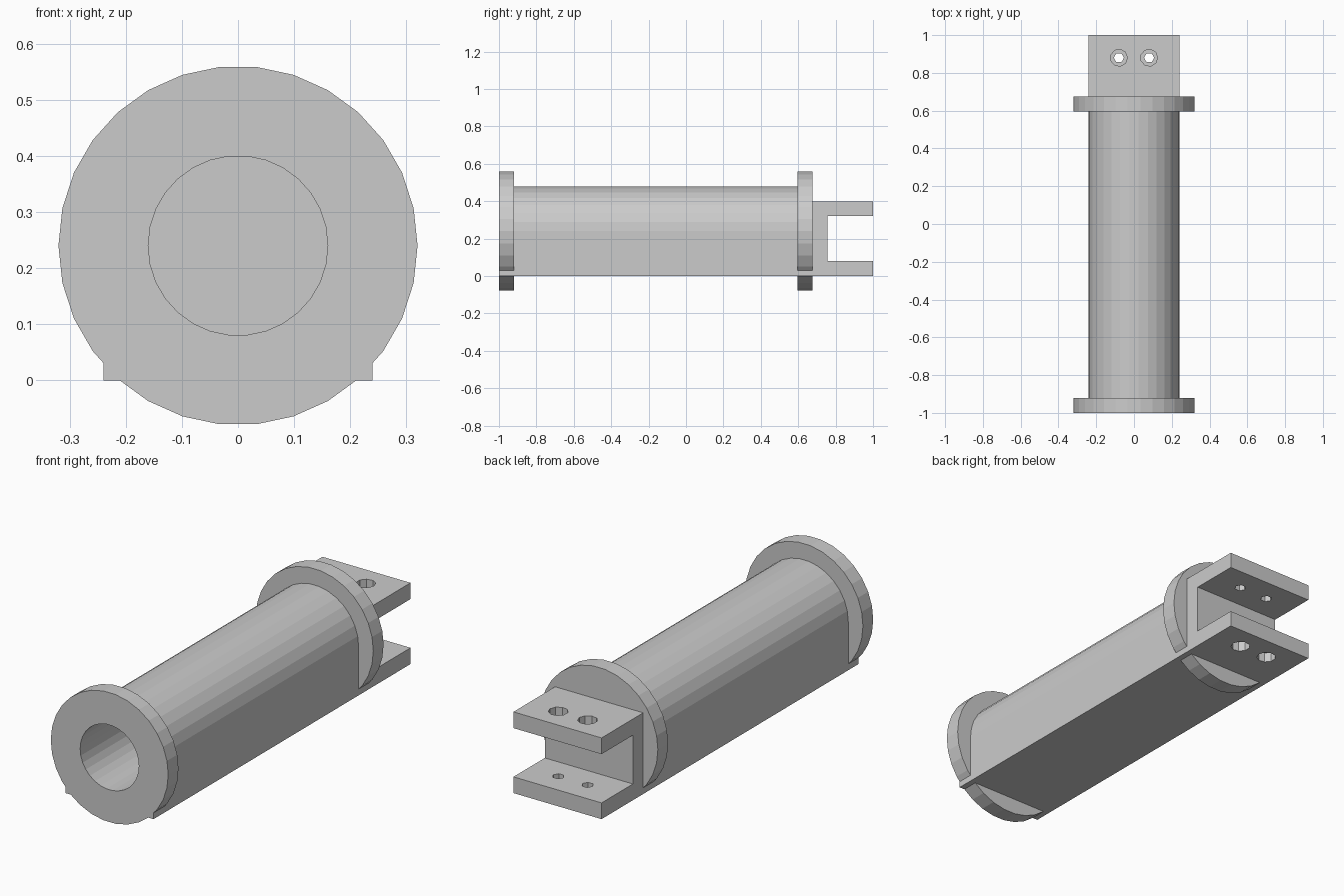
import bpy, bmesh
from math import sin, cos, tau, pi

old = bpy.data.objects.get("Cube")
if old:
    bpy.data.objects.remove(old, do_unlink=True)

gray = bpy.data.materials.new("plain gray")
gray.use_nodes = True
color = (0.6, 0.6, 0.6, 1)
gray.diffuse_color = color
gray.node_tree.nodes["Principled BSDF"].inputs["Base Color"].default_value = color

AXIS_Z = 0.24   # height of the tube axis
HALF = 0.24     # half width of the body
WALL = 0.08     # plate thickness
BACK = 0.676    # back end of the tube


def circle(radius, sides, cx=0, cy=0, turn=tau):
    count = sides if turn == tau else sides // 2 + 1
    return [(cx + radius * cos(tau * i / sides), cy + radius * sin(tau * i / sides))
            for i in range(count)]


def prism(name, outline, start, end, axis="Y"):
    """Extrude a flat outline along Y (outline in x, z) or Z (outline in x, y) or X (y, z)."""
    place = {"X": lambda a, b, t: (t, a, b),
             "Y": lambda a, b, t: (a, t, b),
             "Z": lambda a, b, t: (a, b, t)}[axis]
    bm = bmesh.new()
    rings = [[bm.verts.new(place(a, b, t)) for a, b in outline] for t in (start, end)]
    for ring in rings:
        bm.faces.new(ring)
    n = len(outline)
    for i in range(n):
        j = (i + 1) % n
        bm.faces.new((rings[0][i], rings[0][j], rings[1][j], rings[1][i]))
    bmesh.ops.recalc_face_normals(bm, faces=bm.faces[:])
    mesh = bpy.data.meshes.new(name)
    bm.to_mesh(mesh)
    bm.free()
    mesh.materials.append(gray)
    obj = bpy.data.objects.new(name, mesh)
    bpy.context.collection.objects.link(obj)
    return obj


def combine(target, tool, operation):
    """Apply a boolean and discard the tool."""
    bpy.context.view_layer.objects.active = target
    mod = target.modifiers.new("combine", "BOOLEAN")
    mod.operation = operation
    mod.solver = "EXACT"
    mod.object = tool
    bpy.ops.object.modifier_apply(modifier=mod.name)
    bpy.data.objects.remove(tool, do_unlink=True)


# Arched body with a flat base
arch = circle(HALF, 30, cy=AXIS_Z, turn=pi) + [(-HALF, 0), (HALF, 0)]
body = prism("tube_body", arch, -1, BACK)

# Round flanges at both ends
for start in (-1, BACK - WALL):
    combine(body, prism("flange", circle(0.32, 30, cy=AXIS_Z), start, start + WALL), "UNION")

# Blind bore, open at the front
combine(body, prism("bore", circle(0.16, 30, cy=AXIS_Z), -1.1, BACK - 0.001), "DIFFERENCE")

# C-shaped clamp at the back
top = 0.4
web = BACK + WALL
c_shape = [(BACK, 0), (1, 0), (1, WALL), (web, WALL),
           (web, top - WALL), (1, top - WALL), (1, top), (BACK, top)]
clamp = prism("mounting_clamp", c_shape, -HALF, HALF, "X")

# Screw holes with recesses for the heads on the outer faces
recess = 0.048
for x in (-0.08, 0.08):
    combine(clamp, prism("screw_hole", circle(0.027, 6, x, 0.88), -0.1, 0.5, "Z"), "DIFFERENCE")
    for low, high in ((-0.1, recess), (top - recess, 0.5)):
        combine(clamp, prism("head_recess", circle(0.045, 9, x, 0.88), low, high, "Z"), "DIFFERENCE")
combine(body, clamp, "UNION")
